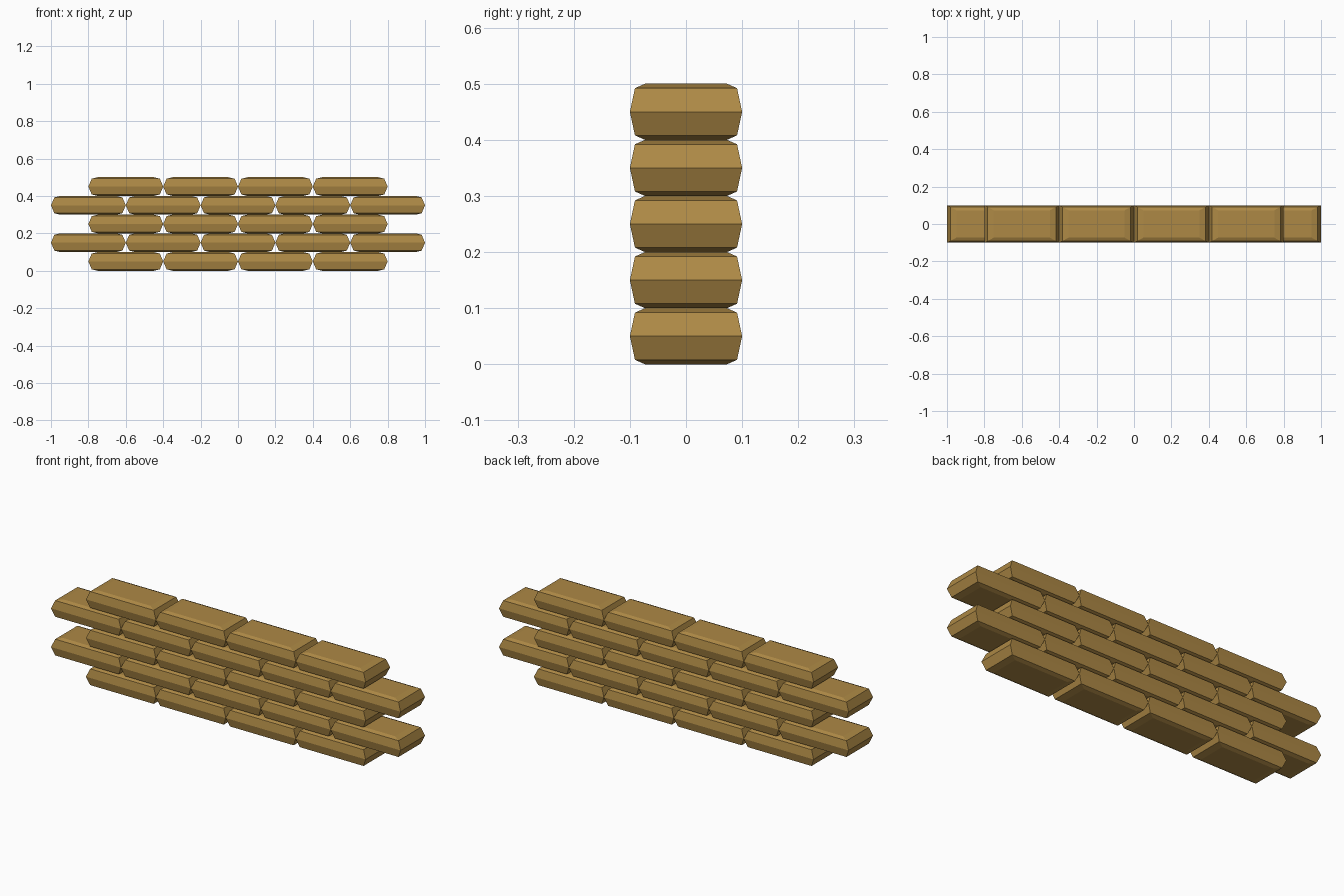
import bpy
import bmesh

if "Cube" in bpy.data.objects:
    bpy.data.objects.remove(bpy.data.objects["Cube"])

mat = bpy.data.materials.new("ochre_brick")
mat.diffuse_color = (0.42, 0.25, 0.06, 1)
mat.use_nodes = True
mat.node_tree.nodes["Principled BSDF"].inputs["Base Color"].default_value = mat.diffuse_color

# Brick mesh: stacked rectangular rings (z, half length, half depth)
RINGS = [(0.0, 0.15, 0.073), (0.008, 0.182, 0.091), (0.05, 0.2, 0.1),
         (0.092, 0.182, 0.091), (0.1, 0.15, 0.073)]
bm = bmesh.new()
rings = [[bm.verts.new((sx * hx, sy * hy, z))
          for sx, sy in ((-1, -1), (1, -1), (1, 1), (-1, 1))]
         for z, hx, hy in RINGS]
for lower, upper in zip(rings, rings[1:]):
    for i in range(4):
        j = (i + 1) % 4
        bm.faces.new((lower[i], lower[j], upper[j], upper[i]))
bm.faces.new(rings[0][::-1])
bm.faces.new(rings[-1])
mesh = bpy.data.meshes.new("brick")
bm.to_mesh(mesh)
bm.free()
mesh.materials.append(mat)

# Running-bond wall: courses alternate four and five bricks
for row in range(5):
    count = 4 + row % 2
    for i in range(count):
        brick = bpy.data.objects.new(f"brick_row{row + 1}_{i + 1}", mesh)
        brick.location = ((i - (count - 1) / 2) * 0.4, 0, row * 0.1)
        bpy.context.collection.objects.link(brick)
